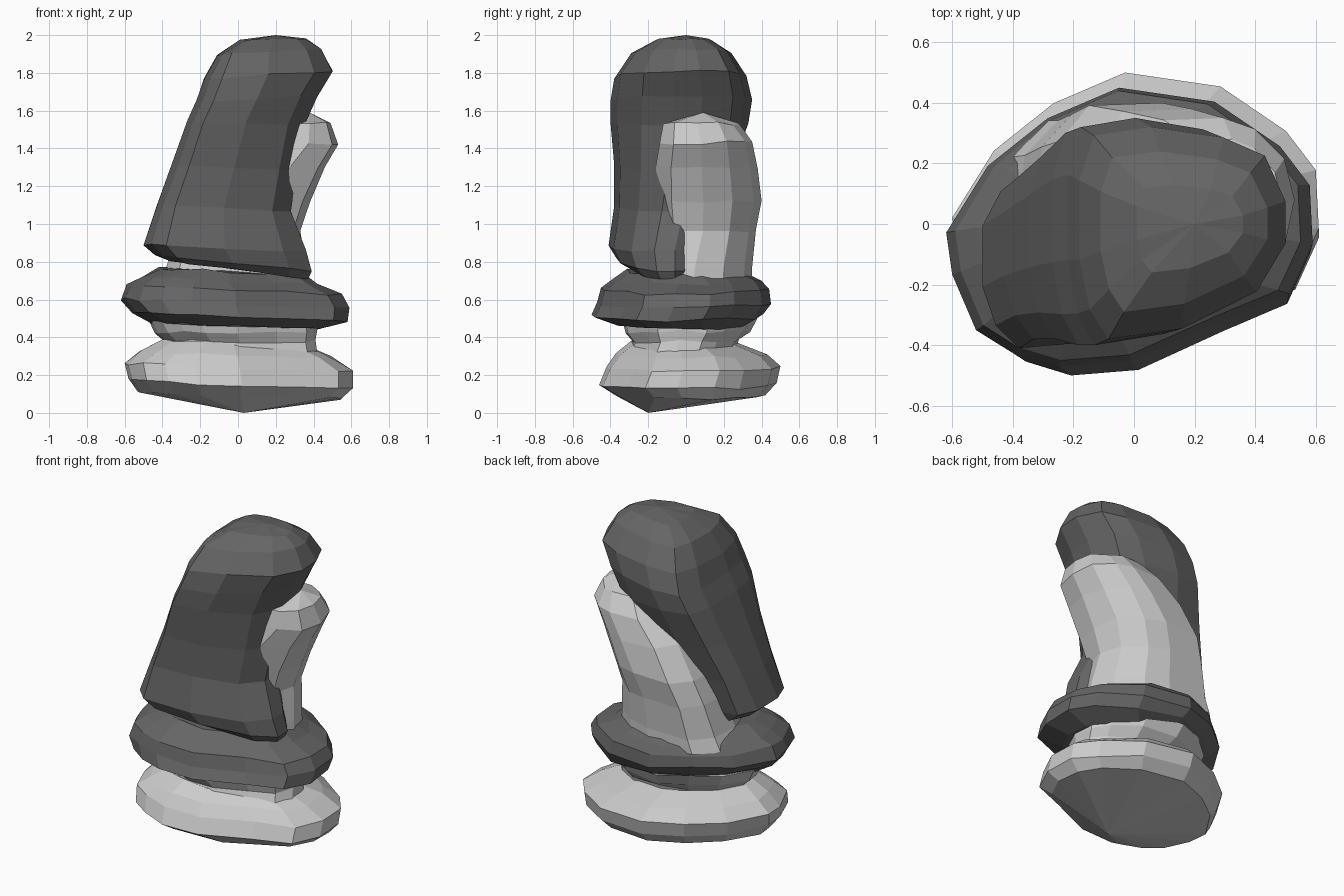
import bpy, bmesh, random

if "Cube" in bpy.data.objects:
    bpy.data.objects.remove(bpy.data.objects["Cube"])

random.seed(4)

def material(name, v):
    m = bpy.data.materials.new(name)
    m.diffuse_color = (v, v, v, 1)
    m.use_nodes = True
    m.node_tree.nodes["Principled BSDF"].inputs["Base Color"].default_value = m.diffuse_color
    return m

DARK = material("dark_stone", 0.13)
LIGHT = material("light_stone", 0.52)

# Irregular pebble outline (counter-clockwise, seen from above)
PEBBLE = [(-.62, -.02), (-.60, -.17), (-.52, -.37), (-.40, -.45), (-.24, -.50),
          (0, -.48), (.30, -.34), (.53, -.24), (.61, -.06), (.60, .15),
          (.50, .29), (.28, .45), (-.04, .50), (-.28, .39), (-.48, .22)]
# Slab outline: flat left side, slanted front right corner
SLAB = [(-1, -.25), (-.9, -.72), (-.72, -1), (0, -.9), (.72, -.55), (1, -.1),
        (1, .3), (.8, .73), (.4, .9), (-.3, 1), (-.86, .92), (-1, .5)]
# Rounded outline for the backing column
ROUND = [(-1, -.1), (-.8, -.75), (-.3, -1), (.4, -1), (.88, -.7), (1, -.1),
         (.87, .45), (.5, .85), (.1, 1), (-.65, .97), (-.95, .55)]

def unit(points):
    """Scale an outline so that its bounding box runs 0..1."""
    xs, ys = zip(*points)
    return [((x - min(xs)) / (max(xs) - min(xs)),
             (y - min(ys)) / (max(ys) - min(ys))) for x, y in points]

def stone(name, outline, layers, mat, tilt=(0, 0), low=None, high=None, rough=.01):
    """Loft an outline through layers of (z, x0, x1, y0, y1[, x tilt])."""
    bm = bmesh.new()
    rings = []
    for z, x0, x1, y0, y1, *own in layers:
        ring = []
        slope = own[0] if own else tilt[0]
        for u, v in unit(outline):
            x, y = x0 + u * (x1 - x0), y0 + v * (y1 - y0)
            dz = slope * x + tilt[1] * y + random.uniform(-rough, rough)
            ring.append(bm.verts.new((x, y, z + dz)))
        rings.append(ring)
    n = len(outline)
    for a, b in zip(rings, rings[1:]):
        for i in range(n):
            j = (i + 1) % n
            bm.faces.new((a[i], a[j], b[j], b[i]))
    for ring, tip in ((rings[0], low), (rings[-1], high)):
        if tip:
            t = bm.verts.new(tip)
            for i in range(n):
                bm.faces.new((ring[i], ring[(i + 1) % n], t))
        else:
            bm.faces.new(ring)
    bmesh.ops.recalc_face_normals(bm, faces=bm.faces)
    me = bpy.data.meshes.new(name)
    bm.to_mesh(me)
    bm.free()
    me.materials.append(mat)
    ob = bpy.data.objects.new(name, me)
    bpy.context.collection.objects.link(ob)
    return ob

# Bottom light disc with a shallow pointed underside
stone("base_disc", PEBBLE, [
    (.095, -.53, .55, -.37, .42),
    (.15, -.58, .61, -.46, .48),
    (.24, -.60, .61, -.42, .50),
    (.31, -.52, .50, -.37, .43),
    (.37, -.41, .36, -.29, .28)], LIGHT, (-.04, .01), low=(.03, -.2, 0))

# Narrow stone between the discs
stone("neck", PEBBLE, [
    (.31, -.39, .42, -.30, .26),
    (.38, -.39, .41, -.28, .28),
    (.43, -.44, .42, -.32, .34),
    (.51, -.48, .42, -.34, .38)], LIGHT)

# Upper dark disc
stone("middle_disc", PEBBLE, [
    (.46, -.45, .44, -.36, .32),
    (.51, -.56, .58, -.50, .41),
    (.58, -.62, .59, -.47, .45),
    (.65, -.59, .55, -.45, .44),
    (.70, -.52, .42, -.39, .40),
    (.75, -.42, .34, -.31, .28)], DARK, (-.04, .01))

# Light column that leans to the right behind the slab
stone("back_column", ROUND, [
    (.68, -.42, .37, -.22, .35),
    (.77, -.38, .36, -.20, .35),
    (.96, -.32, .33, -.14, .37),
    (1.12, -.26, .38, -.16, .40),
    (1.30, -.14, .46, -.16, .38),
    (1.43, .01, .53, -.14, .35),
    (1.53, .12, .49, -.12, .28)], LIGHT, high=(.38, .09, 1.59))

# Big dark slab leaning over the column
stone("leaning_slab", SLAB, [
    (.755, -.36, .37, -.31, .08, -.13),
    (.79, -.44, .39, -.37, .11, -.10),
    (.87, -.50, .36, -.41, .13),
    (1.08, -.43, .28, -.38, .18),
    (1.30, -.35, .31, -.38, .25),
    (1.53, -.27, .35, -.40, .33),
    (1.66, -.22, .42, -.40, .35, .04),
    (1.78, -.18, .50, -.38, .32, .06),
    (1.90, -.11, .44, -.29, .24, .05),
    (1.97, .01, .36, -.16, .13, .03)], DARK, (-.04, 0), high=(.2, 0, 2.0), rough=.006)
